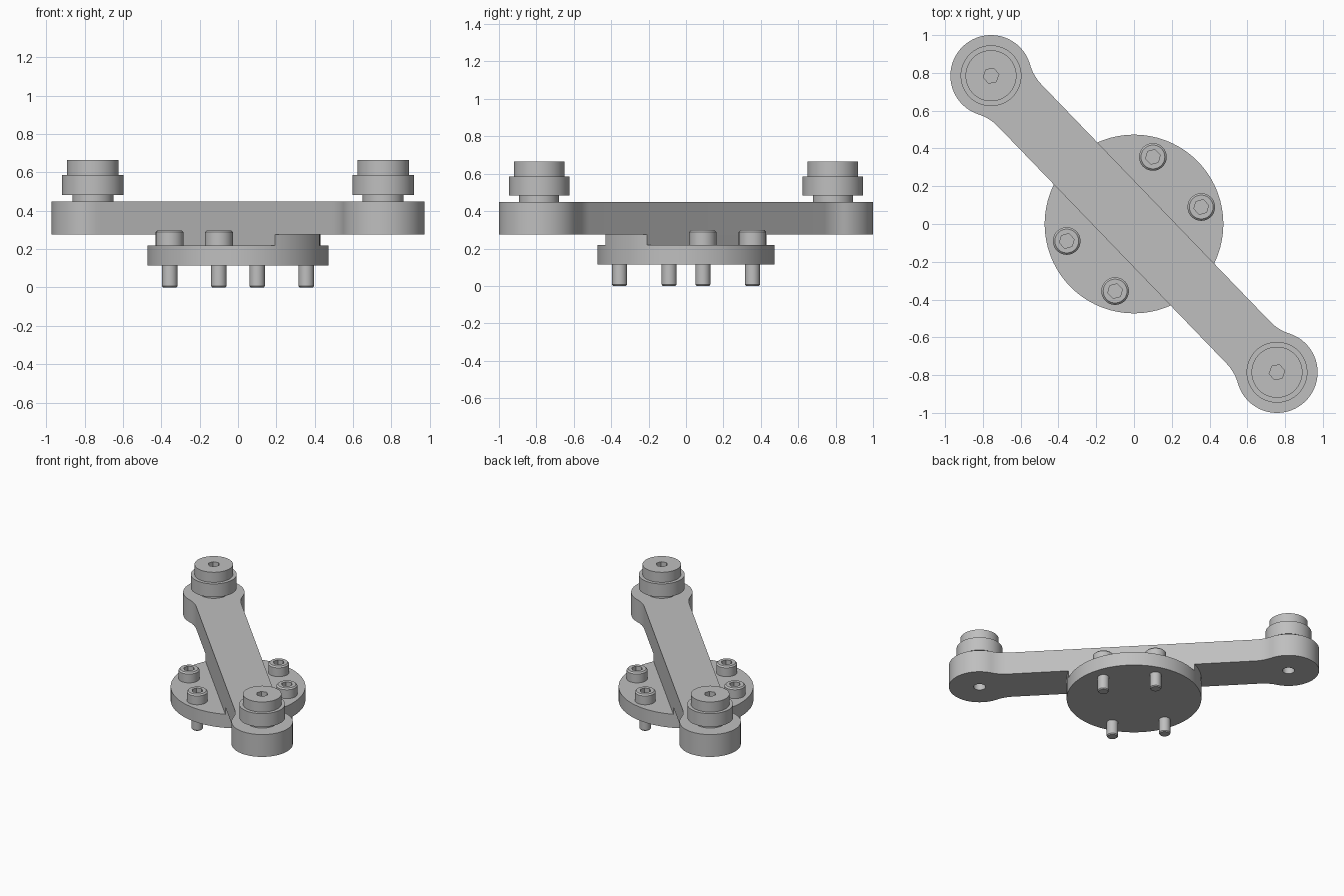
import bpy, bmesh, math
from mathutils import Vector

default = bpy.data.objects.get("Cube")
if default:
    bpy.data.objects.remove(default, do_unlink=True)

grey = bpy.data.materials.new("machined grey")
grey.use_nodes = True
COLOR = (0.52, 0.52, 0.52, 1)
grey.diffuse_color = COLOR
grey.node_tree.nodes["Principled BSDF"].inputs["Base Color"].default_value = COLOR

END = Vector((0.757, -0.785))          # arm end centre; the other is its opposite
ARM_ANGLE = math.atan2(END.y, END.x)
ARM_LEN = END.length
END_R, HALF_W, FILLET = 0.215, 0.16, 0.25
DISC_R = 0.473


def make(name, bm):
    bmesh.ops.recalc_face_normals(bm, faces=bm.faces)
    mesh = bpy.data.meshes.new(name)
    bm.to_mesh(mesh)
    bm.free()
    obj = bpy.data.objects.new(name, mesh)
    bpy.context.collection.objects.link(obj)
    mesh.materials.append(grey)
    return obj


def smooth(obj):
    bpy.ops.object.select_all(action='DESELECT')
    obj.select_set(True)
    bpy.context.view_layer.objects.active = obj
    bpy.ops.object.shade_smooth_by_angle(angle=math.radians(30))


def prism(name, outline, z0, z1):
    bm = bmesh.new()
    face = bm.faces.new([bm.verts.new((x, y, z0)) for x, y in outline])
    top = bmesh.ops.extrude_face_region(bm, geom=[face])["geom"]
    bmesh.ops.translate(bm, vec=(0, 0, z1 - z0),
                        verts=[v for v in top if isinstance(v, bmesh.types.BMVert)])
    return make(name, bm)


def arc(cx, cy, r, a0, a1, n):
    steps = [a0 + (a1 - a0) * i / n for i in range(n + 1)]
    return [(cx + r * math.cos(a), cy + r * math.sin(a)) for a in steps]


def circle(cx, cy, r, n, turn=0):
    return arc(cx, cy, r, turn, turn + math.tau, n)[:-1]


def lathe(name, profile, x, y, n=48):
    """Stack rings of (radius, height) and cap both ends."""
    bm = bmesh.new()
    rings = [[bm.verts.new((px, py, z)) for px, py in circle(x, y, r, n)]
             for r, z in profile]
    for low, high in zip(rings, rings[1:]):
        for i in range(n):
            j = (i + 1) % n
            bm.faces.new((low[i], low[j], high[j], high[i]))
    bm.faces.new(rings[0])
    bm.faces.new(rings[-1])
    return make(name, bm)


def cut(obj, cutter):
    bpy.context.view_layer.objects.active = obj
    mod = obj.modifiers.new("cut", 'BOOLEAN')
    mod.operation, mod.solver, mod.object = 'DIFFERENCE', 'EXACT', cutter
    bpy.ops.object.modifier_apply(modifier=mod.name)
    bpy.data.objects.remove(cutter, do_unlink=True)


# Arm outline: a filleted quarter, turned into the full dumbbell by symmetry
s = math.sqrt((END_R + FILLET) ** 2 - (HALF_W + FILLET) ** 2)
tangent = math.atan2(HALF_W + FILLET, -s)
quarter = arc(ARM_LEN, 0, END_R, 0, tangent, 28)
quarter += arc(ARM_LEN - s, HALF_W + FILLET, FILLET,
               tangent - math.pi, -math.pi / 2, 10)[1:]
half = [(x, -y) for x, y in reversed(quarter[1:])] + quarter
outline = half + [(-x, -y) for x, y in half]
arm = prism("arm", outline, 0.276, 0.449)
arm.rotation_euler.z = ARM_ANGLE
for side in (1, -1):
    hole = prism("hole_cutter", circle(side * ARM_LEN, 0, 0.042, 32), 0.2, 0.4)
    hole.rotation_euler.z = ARM_ANGLE
    cut(arm, hole)
smooth(arm)

# Round base plate and the raised seat under the arm
smooth(lathe("base_plate", [(DISC_R, 0.115), (DISC_R, 0.22)], 0, 0, 96))
a = math.asin(HALF_W / DISC_R)
seat = prism("arm_seat", arc(0, 0, DISC_R, -a, a, 12)
             + arc(0, 0, DISC_R, math.pi - a, math.pi + a, 12), 0.22, 0.276)
seat.rotation_euler.z = ARM_ANGLE
smooth(seat)

# Stepped rollers on the arm ends
ROLLER = [(0.107, 0.449), (0.107, 0.483), (0.161, 0.483),
          (0.161, 0.586), (0.135, 0.586), (0.135, 0.664)]
for name, side in (("front_left_roller", 1), ("back_right_roller", -1)):
    x, y = END * side
    roller = lathe(name, ROLLER, x, y, 64)
    cut(roller, prism("hex_cutter", circle(x, y, 0.042, 6, 0.2), 0.6, 0.8))
    smooth(roller)

# Socket head bolts through the plate
BOLT = [(0.034, 0), (0.04, 0.007), (0.04, 0.22), (0.073, 0.22),
        (0.073, 0.288), (0.063, 0.298)]
for side in (1, -1):
    for i, (x, y) in enumerate(((0.1, 0.355), (0.356, 0.09))):
        x, y = x * side, y * side
        bolt = lathe(f"{'back' if side > 0 else 'front'}_bolt_{i + 1}", BOLT, x, y)
        cut(bolt, prism("hex_cutter", circle(x, y, 0.04, 6, 0.25), 0.25, 0.4))
        smooth(bolt)
